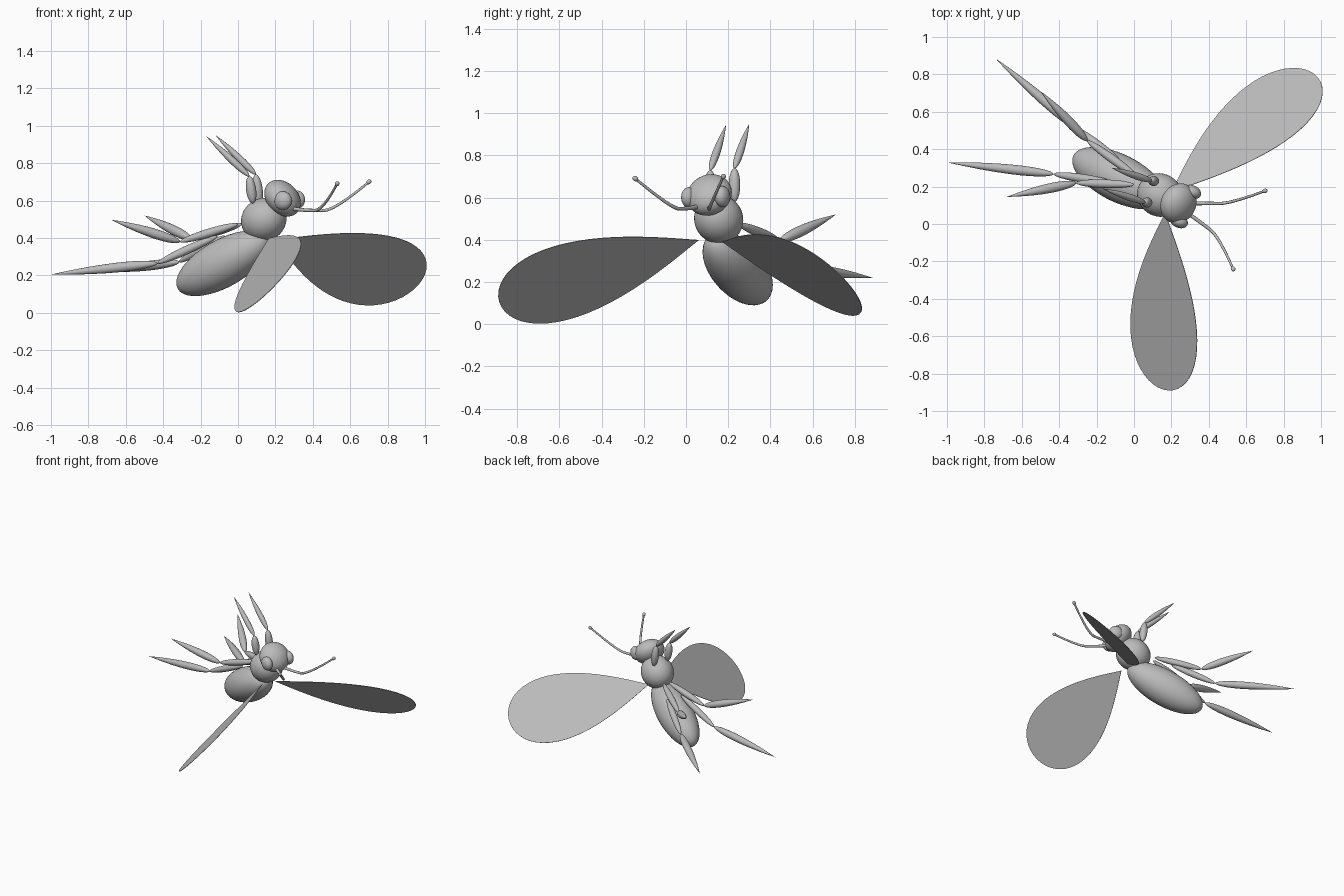
import bpy, bmesh, math
from mathutils import Vector as V

if "Cube" in bpy.data.objects:
    bpy.data.objects.remove(bpy.data.objects["Cube"])

grey = bpy.data.materials.new("insect grey")
grey.diffuse_color = (0.5, 0.5, 0.5, 1)
grey.use_nodes = True
grey.node_tree.nodes["Principled BSDF"].inputs["Base Color"].default_value = grey.diffuse_color

# Body frame: the insect is pitched, turned and lying on its back
SIDE = V((0.41, 0.911, 0.03)).normalized()
FORWARD = V((0.80, -0.40, 0.45)).normalized()
FACE = V((0.68, -0.33, 0.655)).normalized()


def add(name, bm, smooth=True):
    bmesh.ops.recalc_face_normals(bm, faces=bm.faces)
    mesh = bpy.data.meshes.new(name)
    bm.to_mesh(mesh)
    bm.free()
    mesh.materials.append(grey)
    for p in mesh.polygons:
        p.use_smooth = smooth
    ob = bpy.data.objects.new(name, mesh)
    bpy.context.collection.objects.link(ob)
    return ob


def spindle(name, a, b, radius, tip=0.5, rings=16, segs=20):
    """Round solid from a to b; tip 0.5 is an ellipsoid, 1.0 a pointed end."""
    a, b = V(a), V(b)
    axis = b - a
    turn = axis.to_track_quat('Z', 'Y')
    peak = 0.5 / (0.5 + tip)
    top = peak ** 0.5 * (1 - peak) ** tip
    bm = bmesh.new()
    loops = []
    for i in range(1, rings):
        t = (1 - math.cos(math.pi * i / rings)) / 2
        r = radius * t ** 0.5 * (1 - t) ** tip / top
        loops.append([bm.verts.new(a + axis * t + turn @ V((
            r * math.cos(math.tau * k / segs), r * math.sin(math.tau * k / segs), 0)))
            for k in range(segs)])
    start, end = bm.verts.new(a), bm.verts.new(b)
    for k in range(segs):
        n = (k + 1) % segs
        bm.faces.new((start, loops[0][n], loops[0][k]))
        bm.faces.new((end, loops[-1][k], loops[-1][n]))
        for lo, hi in zip(loops, loops[1:]):
            bm.faces.new((lo[k], lo[n], hi[n], hi[k]))
    return add(name, bm)


def ellipsoid(name, centre, half_axis, radius):
    c = V(centre)
    return spindle(name, c - half_axis, c + half_axis, radius, rings=24, segs=36)


def wing(name, root, tip, across):
    """Thin teardrop blade, widest at two thirds of its length."""
    root, tip = V(root), V(tip)
    along = tip - root
    across = V(across)
    across = (across - across.project(along)).normalized()
    n = 28
    rim = []
    for i in range(2 * n):
        t = (1 - math.cos(math.pi * i / n)) / 2
        h = 0.665 * t ** 1.06 * math.sqrt(max(0, 1 - t))
        rim.append(root + along * t + across * (h if i < n else -h))
    bm = bmesh.new()
    face = bm.faces.new([bm.verts.new(p) for p in rim])
    face.normal_update()
    off = face.normal * 0.003
    ext = bmesh.ops.extrude_face_region(bm, geom=[face], use_keep_orig=True)
    bmesh.ops.translate(bm, vec=off, verts=[g for g in ext["geom"] if isinstance(g, bmesh.types.BMVert)])
    return add(name, bm, False)


def antenna(name, points):
    curve = bpy.data.curves.new(name, 'CURVE')
    curve.dimensions = '3D'
    curve.bevel_depth = 0.009
    curve.bevel_resolution = 3
    curve.use_fill_caps = True
    sp = curve.splines.new('NURBS')
    sp.points.add(len(points) - 1)
    for i, p in enumerate(points):
        sp.points[i].co = (*p, 1)
        sp.points[i].radius = 1.2 - 0.5 * i / (len(points) - 1)
    sp.use_endpoint_u = True
    sp.order_u = 3
    sp.resolution_u = 8
    curve.materials.append(grey)
    bpy.context.collection.objects.link(bpy.data.objects.new(name, curve))
    end = V(points[-1])
    ellipsoid(name + "_knob", end, (end - V(points[-2])).normalized() * 0.015, 0.012)


# Body
ellipsoid("thorax", (0.138, 0.155, 0.498), FORWARD * 0.125, 0.115)
ellipsoid("abdomen", (-0.08, 0.245, 0.265), FORWARD * 0.298, 0.127)

# Head and eyes
head = V((0.238, 0.11, 0.613))
ellipsoid("head", head, FACE * 0.08, 0.11)
eye = V((0.24, 0.015, 0.60))
for side, c in (("left", eye), ("right", eye - 2 * (eye - head).dot(SIDE) * SIDE)):
    ellipsoid(side + "_eye", c, SIDE * 0.035, 0.05)

# Antennae
antenna("left_antenna", [(0.27, 0.07, 0.56), (0.37, 0.0, 0.545), (0.455, -0.07, 0.55), (0.53, -0.24, 0.69)])
antenna("right_antenna", [(0.28, 0.11, 0.555), (0.40, 0.11, 0.545), (0.52, 0.11, 0.55), (0.70, 0.177, 0.70)])

# Wings
wing("left_wing", (0.165, 0.06, 0.40), (0.155, -0.885, 0.105), (0.713, -0.21, 0.67))
wing("right_wing", (0.20, 0.17, 0.39), (0.965, 0.80, 0.15), (0.614, -0.43, 0.663))

# Legs: base, knee, tip
legs = {
    "left_front": ((0.08, 0.115, 0.585), (0.06, 0.115, 0.73), (-0.17, 0.19, 0.945)),
    "right_front": ((0.115, 0.23, 0.58), (0.095, 0.23, 0.74), (-0.12, 0.30, 0.95)),
    "left_middle": ((0.0, 0.21, 0.475), (-0.31, 0.22, 0.38), (-0.68, 0.145, 0.498)),
    "right_middle": ((0.02, 0.25, 0.475), (-0.25, 0.445, 0.395), (-0.50, 0.71, 0.52)),
    "left_hind": ((-0.11, 0.22, 0.41), (-0.43, 0.267, 0.265), (-1.0, 0.33, 0.205)),
    "right_hind": ((-0.07, 0.33, 0.41), (-0.315, 0.515, 0.272), (-0.74, 0.885, 0.22)),
}
for name, (base, knee, tip) in legs.items():
    spindle(name + "_upper_leg", base, knee, 0.027 if "front" in name else 0.023)
    spindle(name + "_lower_leg", knee, tip, 0.019 if "front" in name else 0.026, tip=1.0)
